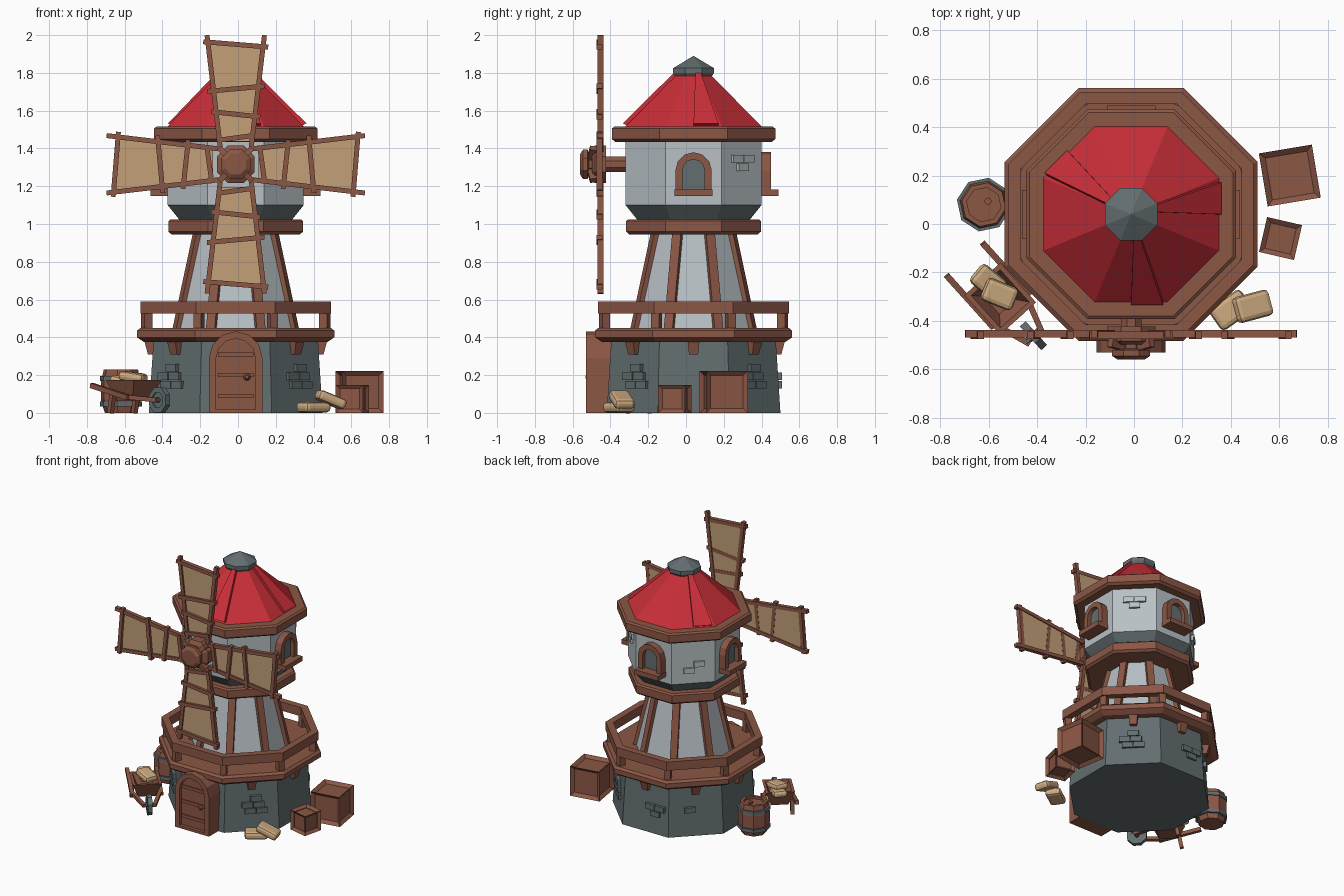
import bpy, bmesh, math
from mathutils import Matrix, Vector

if "Cube" in bpy.data.objects:
    bpy.data.objects.remove(bpy.data.objects["Cube"])

def mat(name, r, g, b):
    m = bpy.data.materials.new(name)
    m.diffuse_color = (r, g, b, 1)
    m.use_nodes = True
    m.node_tree.nodes["Principled BSDF"].inputs["Base Color"].default_value = m.diffuse_color
    return m

WOOD = mat("wood", .26, .095, .06)
DARK = mat("dark_stone", .125, .155, .16)
LIGHT = mat("light_stone", .48, .53, .56)
RED = mat("red_roof", .58, .027, .04)
CLOTH = mat("sail_cloth", .54, .35, .19)
SACK = mat("sack_cloth", .62, .41, .22)
T, COS8 = Matrix.Translation, math.cos(math.pi / 8)
AXIS = T((-.012, .04, 0))          # tower axis

def rot(deg, axis='Z'):
    return Matrix.Rotation(math.radians(deg), 4, axis)

def side(k):                       # frame of tower side k; local -y points outward
    return AXIS @ rot(45 * k)

def finish(name, bm, material, M=Matrix()):
    bmesh.ops.remove_doubles(bm, verts=bm.verts, dist=1e-5)
    bmesh.ops.recalc_face_normals(bm, faces=bm.faces)
    me = bpy.data.meshes.new(name)
    bm.to_mesh(me)
    bm.free()
    me.materials.append(material)
    ob = bpy.data.objects.new(name, me)
    ob.matrix_world = M
    bpy.context.collection.objects.link(ob)
    return ob

def loft(name, loops, material, M=Matrix(), ring=False):
    """Bridge equal vertex loops; cap the ends, or join last to first if ring."""
    bm = bmesh.new()
    vs = [[bm.verts.new(p) for p in lp] for lp in loops]
    n = len(vs[0])
    pairs = list(zip(vs, vs[1:])) + ([(vs[-1], vs[0])] if ring else [])
    for a, b in pairs:
        for i in range(n):
            bm.faces.new((a[i], a[(i + 1) % n], b[(i + 1) % n], b[i]))
    if not ring:
        bm.faces.new(vs[0])
        bm.faces.new(vs[-1])
    return finish(name, bm, material, M)

def octagon(name, profile, material, M=AXIS, ring=False):
    """Eight-sided turned shape from (apothem, height) pairs."""
    loops = [[(max(a, .0005) / COS8 * math.cos(math.pi / 8 + i * math.pi / 4),
               max(a, .0005) / COS8 * math.sin(math.pi / 8 + i * math.pi / 4), z)
              for i in range(8)] for a, z in profile]
    return loft(name, loops, material, M, ring)

def box(name, size, material, M, bevel=0, inset=0):
    bm = bmesh.new()
    bmesh.ops.create_cube(bm, size=1, matrix=Matrix.Diagonal((*size, 1)))
    if bevel:
        bmesh.ops.bevel(bm, geom=bm.edges[:], offset=bevel, segments=2, profile=.5, affect='EDGES')
    if inset:
        bmesh.ops.inset_individual(bm, faces=bm.faces[:], thickness=inset, depth=-.02)
    return finish(name, bm, material, M)

def beam(name, p, q, w, d, material, M=Matrix(), up=(0, 0, 1)):
    """Bar from p to q; d is measured along up, w across it."""
    p, q = Vector(p), Vector(q)
    z = (q - p).normalized()
    x = Vector(up).cross(z).normalized()
    R = Matrix((x, z.cross(x), z)).transposed().to_4x4()
    return box(name, (w, d, (q - p).length), material, M @ T((p + q) / 2) @ R)

def arch(hw, z0, zs, y):           # arched outline in the local xz plane
    return [(-hw, y, z0), (hw, y, z0)] + [(hw * math.cos(i * math.pi / 6), y, zs + hw * math.sin(i * math.pi / 6))
                                          for i in range(7)]

def arched_opening(name, M, hw, z0, zs, y_in, y_out, border, sunk, fill):
    o, i = (hw, z0, zs), (hw - border, z0 + border / 2, zs)
    loft(name + "_frame", [arch(*o, y_in), arch(*o, y_out), arch(*i, y_out), arch(*i, y_in)], WOOD, M, True)
    loft(name + "_panel", [arch(*i, y_in), arch(*i, y_out + sunk)], fill, M)

def bricks(M, out, z, material, layout):
    for u, row in layout:
        box("wall_brick", (.075, .03, .04), material, M @ T((u, -out, z + row * .045)))

# Tower body
octagon("stone_base", [(.46, 0), (.435, .39)], DARK)
octagon("middle_tower", [(.315, .43), (.2, .96)], LIGHT)
octagon("flared_collar", [(.28, 1.0), (.36, 1.10)], DARK)
octagon("upper_tower", [(.36, 1.10), (.36, 1.45)], LIGHT)
octagon("balcony_deck", [(.2, .375), (.485, .375), (.522, .4), (.522, .435), (.505, .45), (.2, .45)], WOOD, ring=True)
octagon("balcony_rail", [(.455, .525), (.505, .525), (.505, .59), (.455, .59)], WOOD, ring=True)
octagon("middle_band", [(.15, .945), (.34, .945), (.357, .96), (.357, 1.015), (.345, 1.025), (.15, 1.025)], WOOD, ring=True)
octagon("eaves_band", [(.3, 1.435), (.415, 1.435), (.433, 1.45), (.433, 1.505), (.42, 1.515), (.3, 1.515)], WOOD, ring=True)
octagon("roof", [(.367, 1.51), (.09, 1.79)], RED)
octagon("roof_cap", [(.092, 1.775), (.108, 1.80), (.108, 1.825), (0, 1.89)], DARK)

# Overlapping roof folds
for k in (0, 2, 5):
    tri = [(.01, -.09, 1.795), (.0, -.372, 1.515), (.132, -.372, 1.515), (.035, -.09, 1.795)]
    loft("roof_fold", [[(x, y - .002, z + .018) for x, y, z in tri], [(x, y + .03, z) for x, y, z in tri]], RED, side(k))

# Corner posts, ribs and brackets around the tower
for k in range(8):
    C = side(k) @ rot(22.5)
    beam("balcony_post", (0, -.51, .44), (0, -.51, .54), .045, .045, WOOD, C, (0, 1, 0))
    beam("tower_rib", (0, -.338, .44), (0, -.218, .96), .05, .03, WOOD, C, (0, 1, 0))
    loft("balcony_bracket", [[(-w, -.42, z), (w, -.42, z), (w, -d, z), (-w, -d, z)]
                             for w, d, z in ((.024, .465, .31), (.032, .485, .385))], WOOD, side(k))

# Windows on three sides, with sills
for k in (2, 4, 6):
    arched_opening("window", side(k), .096, 1.15, 1.284, -.34, -.41, .038, .03, DARK)
    box("window_sill", (.2, .1, .035), WOOD, side(k) @ T((0, -.40, 1.165)))

# Door with planks and knob
arched_opening("door", side(0), .142, 0, .29, -.38, -.57, .038, .025, WOOD)
for z in (.09, .2, .31):
    box("door_slat", (.19, .012, .022), WOOD, side(0) @ T((0, -.549, z)))
octagon("door_knob", [(.016, 0), (.018, .012), (.008, .028)], WOOD, side(0) @ T((.06, -.543, .19)) @ rot(90, 'X'))

# Protruding bricks
FOUR = [(-.04, 0), (.02, 1), (-.06, 1), (.04, 0), (0, 2)]
THREE = [(-.04, 1), (.04, 1), (0, 0)]
for k, u, layout in ((1, .03, FOUR), (7, -.02, FOUR), (3, 0, FOUR), (4, .08, THREE), (5, 0, THREE[:1])):
    bricks(side(k) @ T((u, 0, 0)), .452, .15, DARK, layout)
bricks(side(3), .362, 1.3, LIGHT, THREE)
bricks(side(5), .362, 1.2, LIGHT, [(-.03, 0), (.04, 1)])

# Sails: four identical blades around the hub
HUB = T((-.012, -.453, 1.316))
for k in range(4):
    B = HUB @ rot(90 * k, 'Y')
    for s in (-1, 1):
        beam("sail_rail", (s * .082, 0, .09), (s * .152, 0, .684), .026, .03, WOOD, B, (0, 1, 0))
    for i, (r, hw) in enumerate(((.14, .1), (.265, .13), (.40, .152), (.635, .172))):
        t = .014 * (-1) ** i
        beam("sail_crossbar", (-hw, -.006, r - t), (hw, -.006, r + t), .026, .032, WOOD, B, (0, 1, 0))
    loft("sail_cloth", [[(-.08, y, .12), (.08, y, .12), (.142, y, .63), (-.142, y, .63)] for y in (-.004, .008)], CLOTH, B)
    beam("hub_spoke", (.03, -.045, .03), (.085, -.03, .085), .03, .05, WOOD, B, (0, 1, 0))

# Hub and axle
F = HUB @ rot(90, 'X')
octagon("hub_disc", [(.1, -.03), (.1, .03), (.075, .045)], WOOD, F)
octagon("hub_knob", [(.05, .03), (.05, .06), (.078, .068), (.078, .092), (.055, .107)], WOOD, F)
octagon("axle", [(.042, -.2), (.042, 0)], WOOD, F)

# Crates
for x, y, s, a in ((.643, .2, .222, 9.5), (.605, -.06, .148, -13)):
    box("crate", (s, s, s), WOOD, T((x, y, s / 2)) @ rot(a), inset=s * .15)

# Barrel
BAR = T((-.62, .08, 0)) @ rot(12)
octagon("barrel", [(.08, 0), (.1, .07), (.1, .16), (.085, .23), (.066, .23), (.066, .212)], WOOD, BAR)
octagon("barrel_plug", [(.014, .2), (.014, .225)], WOOD, BAR @ T((.02, .01, 0)))
for z in (.035, .17):
    octagon("barrel_hoop", [(.085, z), (.104, z), (.104, z + .026), (.085, z + .026)], DARK, BAR, True)

# Wheelbarrow, built pointing along local +x
W = T((-.686, -.16, 0)) @ rot(-48)
for s in (-1, 1):
    beam("barrow_handle", (-.02, s * .1, .145), (.27, s * .1, .08), .026, .026, WOOD, W)
    beam("barrow_fork", (.24, s * .095, .085), (.42, s * .035, .068), .024, .024, WOOD, W)
    beam("barrow_leg", (.11, s * .085, 0), (.13, s * .085, .1), .026, .026, WOOD, W, (1, 0, 0))
def tray(x0, x1, w, z):
    return [(x0, -w, z), (x1, -w, z), (x1, w, z), (x0, w, z)]
loft("barrow_tray", [tray(.13, .26, .06, .065), tray(.09, .31, .1, .175),
                     tray(.11, .29, .08, .175), tray(.145, .245, .045, .085)], WOOD, W)
WH = W @ T((.405, 0, .068)) @ rot(90, 'X')
octagon("barrow_wheel", [(.04, -.016), (.066, -.016), (.066, .016), (.04, .016)], DARK, WH, True)
octagon("wheel_centre", [(.042, -.008), (.042, .008)], DARK, WH)
octagon("wheel_axle", [(.014, -.045), (.014, .045)], DARK, WH)

# Sacks in the barrow and on the ground: position, turn, tilt
for x, y, z, turn, tilt in ((-.60, -.24, .165, -40, 12), (-.555, -.29, .19, -22, 8),
                            (.40, -.355, .03, 35, 0), (.49, -.34, .07, 15, 22)):
    size = (.16, .11, .055) if x > 0 else (.14, .1, .05)
    box("sack", size, SACK, T((x, y, z)) @ rot(turn) @ rot(tilt, 'Y'), bevel=.02)
